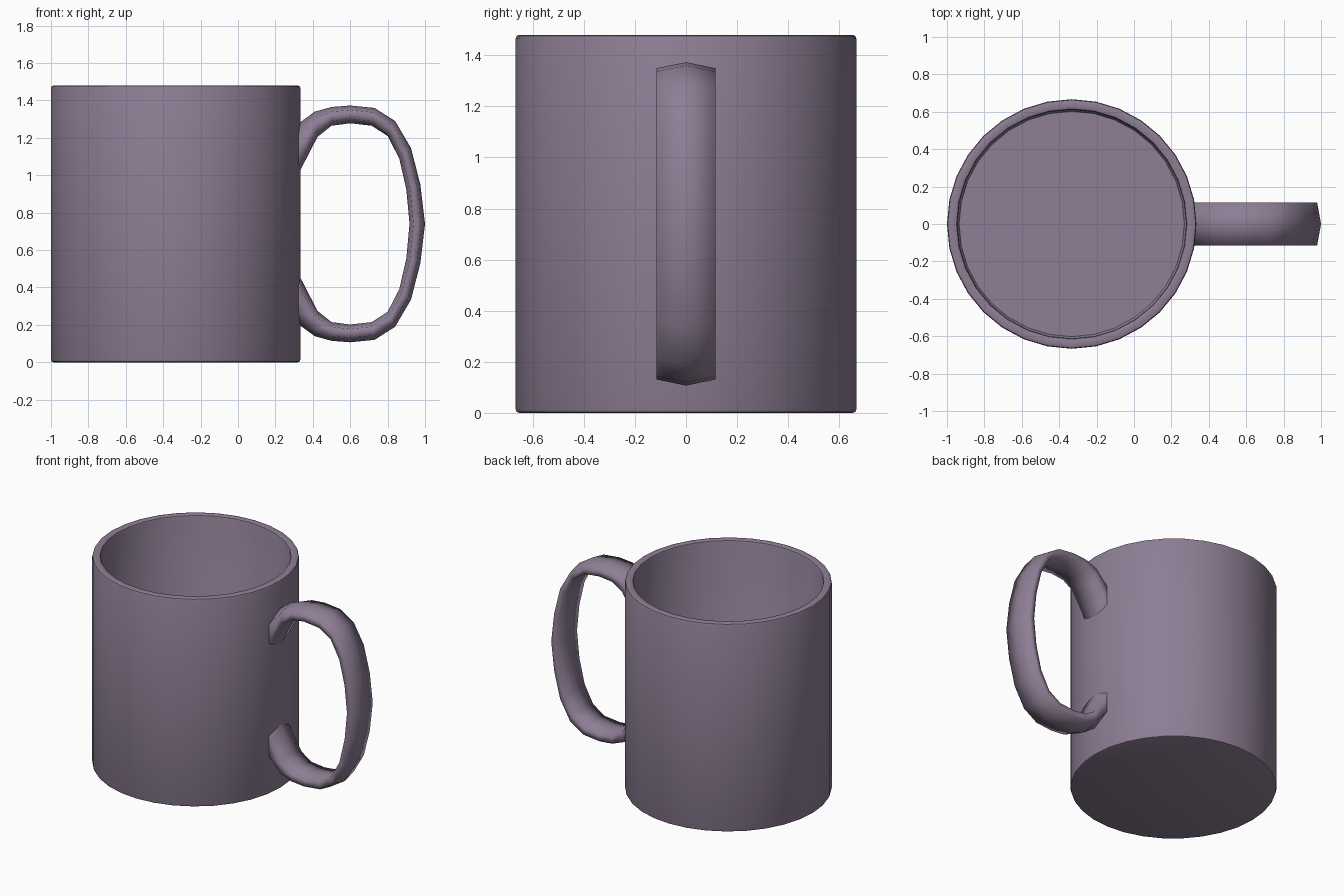
import bpy, bmesh, math

if "Cube" in bpy.data.objects:
    bpy.data.objects.remove(bpy.data.objects["Cube"])

mat = bpy.data.materials.new("mauve_glaze")
mat.diffuse_color = (0.27, 0.21, 0.30, 1)
mat.use_nodes = True
mat.node_tree.nodes["Principled BSDF"].inputs["Base Color"].default_value = mat.diffuse_color


def finish(bm, name, angle):
    bmesh.ops.recalc_face_normals(bm, faces=bm.faces)
    me = bpy.data.meshes.new(name)
    bm.to_mesh(me)
    bm.free()
    ob = bpy.data.objects.new(name, me)
    bpy.context.collection.objects.link(ob)
    me.materials.append(mat)
    bpy.ops.object.select_all(action='DESELECT')
    ob.select_set(True)
    bpy.context.view_layer.objects.active = ob
    bpy.ops.object.shade_smooth_by_angle(angle=math.radians(angle))
    return ob


def loft(name, rings, angle):
    """Bridge closed rings of points and cap both ends."""
    bm = bmesh.new()
    vs = [[bm.verts.new(p) for p in r] for r in rings]
    n = len(vs[0])
    for a, b in zip(vs, vs[1:]):
        for i in range(n):
            j = (i + 1) % n
            bm.faces.new((a[i], a[j], b[j], b[i]))
    bm.faces.new(vs[0])
    bm.faces.new(vs[-1])
    return finish(bm, name, angle)


# Cup: hollow wall with small bevels at the foot and rim (radius, z)
CX, SIDES = -0.333, 32
profile = [(0.652, 0.0), (0.663, 0.004), (0.667, 0.015),
           (0.667, 1.465), (0.663, 1.476), (0.652, 1.48),
           (0.627, 1.48), (0.616, 1.476), (0.612, 1.465),
           (0.612, 0.075), (0.602, 0.06)]
turn = [2 * math.pi * i / SIDES for i in range(SIDES)]
loft("cup", [[(CX + r * math.cos(t), r * math.sin(t), z) for t in turn]
             for r, z in profile], 50)

# Handle: upper half as (outer x, outer z, inner x, inner z), mirrored below
MID, HALF_W = 0.74, 0.115
upper = [(0.30, 1.25, 0.30, 0.95), (0.335, 1.285, 0.335, 1.03),
         (0.41, 1.34, 0.425, 1.205), (0.50, 1.365, 0.50, 1.265),
         (0.60, 1.373, 0.60, 1.278), (0.73, 1.36, 0.715, 1.265),
         (0.84, 1.29, 0.80, 1.21), (0.925, 1.145, 0.862, 1.09),
         (0.975, 0.95, 0.90, 0.925), (1.0, MID, 0.917, MID)]
path = upper + [(a, 2 * MID - b, c, 2 * MID - d)
                for a, b, c, d in reversed(upper[:-1])]
# Flattened hexagonal section: (fraction from outer to inner, y)
section = [(0, 0), (0.25, HALF_W), (0.75, HALF_W),
           (1, 0), (0.75, -HALF_W), (0.25, -HALF_W)]
loft("handle", [[(a + (c - a) * f, y, b + (d - b) * f) for f, y in section]
                for a, b, c, d in path], 100)
